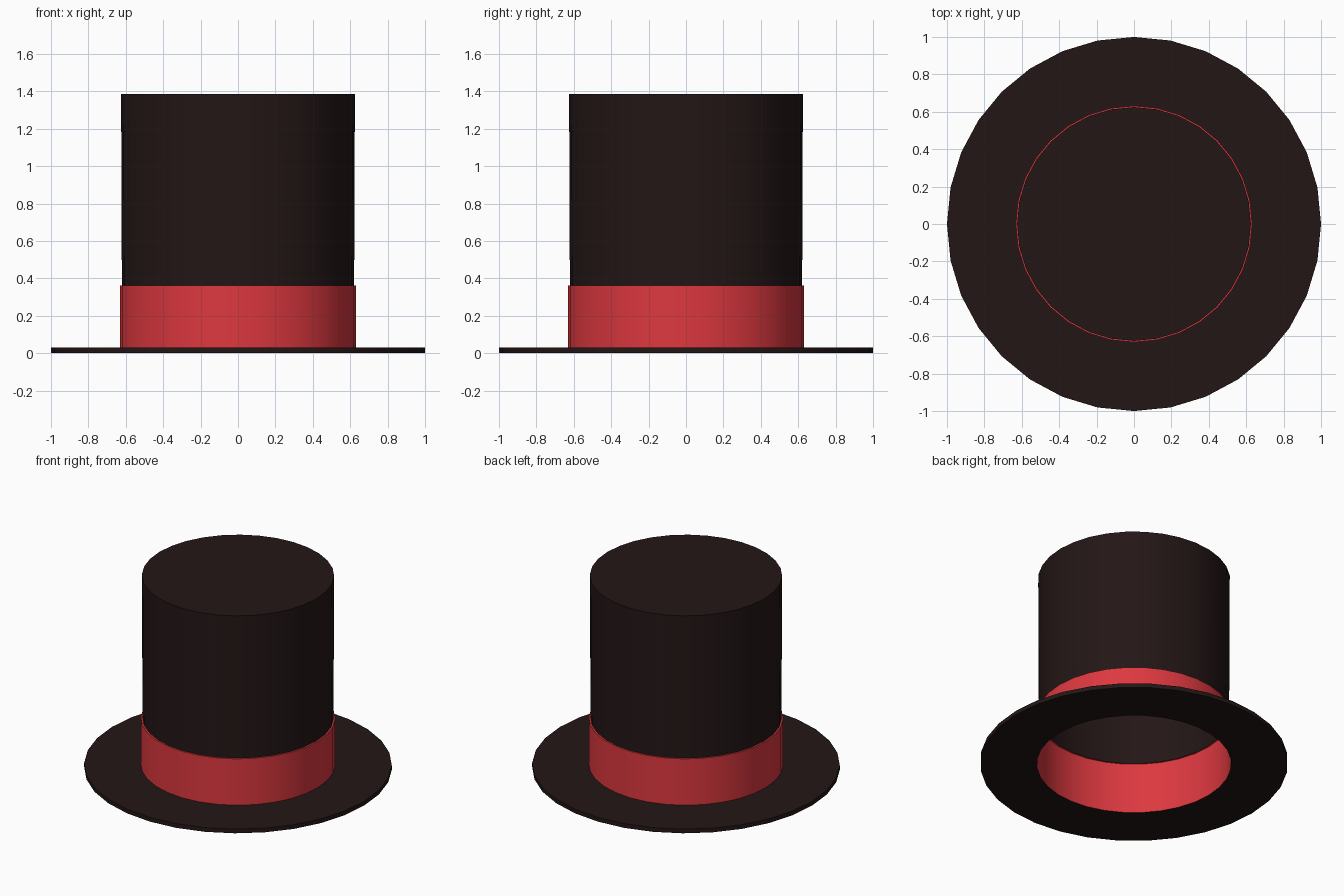
import bpy, bmesh
from math import cos, sin, tau

if "Cube" in bpy.data.objects:
    bpy.data.objects.remove(bpy.data.objects["Cube"])

SIDES = 32


def material(name, rgb):
    m = bpy.data.materials.new(name)
    m.diffuse_color = (*rgb, 1)
    m.use_nodes = True
    m.node_tree.nodes["Principled BSDF"].inputs["Base Color"].default_value = m.diffuse_color
    return m


def lathe(name, profile, mat, cap_top=False):
    """Revolve (radius, z) points, listed with the outside on the right-hand side."""
    bm = bmesh.new()
    rings = [[bm.verts.new((r * cos(tau * i / SIDES), r * sin(tau * i / SIDES), z))
              for i in range(SIDES)] for r, z in profile]
    for a, b in zip(rings, rings[1:]):
        for i in range(SIDES):
            j = (i + 1) % SIDES
            bm.faces.new((a[i], a[j], b[j], b[i]))
    if cap_top:
        bm.faces.new(rings[-1])
    mesh = bpy.data.meshes.new(name)
    bm.to_mesh(mesh)
    bm.free()
    mesh.materials.append(mat)
    obj = bpy.data.objects.new(name, mesh)
    bpy.context.collection.objects.link(obj)
    bpy.context.view_layer.objects.active = obj
    obj.select_set(True)
    bpy.ops.object.shade_smooth_by_angle()
    obj.select_set(False)
    return obj


felt = material("dark_felt", (0.017, 0.008, 0.008))
ribbon = material("red_ribbon", (0.72, 0.04, 0.05))

# Flat brim with a head opening
lathe("brim", [(0.632, 0), (1, 0), (1, 0.03), (0.632, 0.03)], felt)
# Ribbon band, stepping in to meet the crown
lathe("band", [(0.632, 0), (0.632, 0.362), (0.621, 0.362)], ribbon)
# Hollow crown, flaring very slightly, closed at the top
lathe("crown", [(0.621, 0.362), (0.625, 1.385)], felt, cap_top=True)
